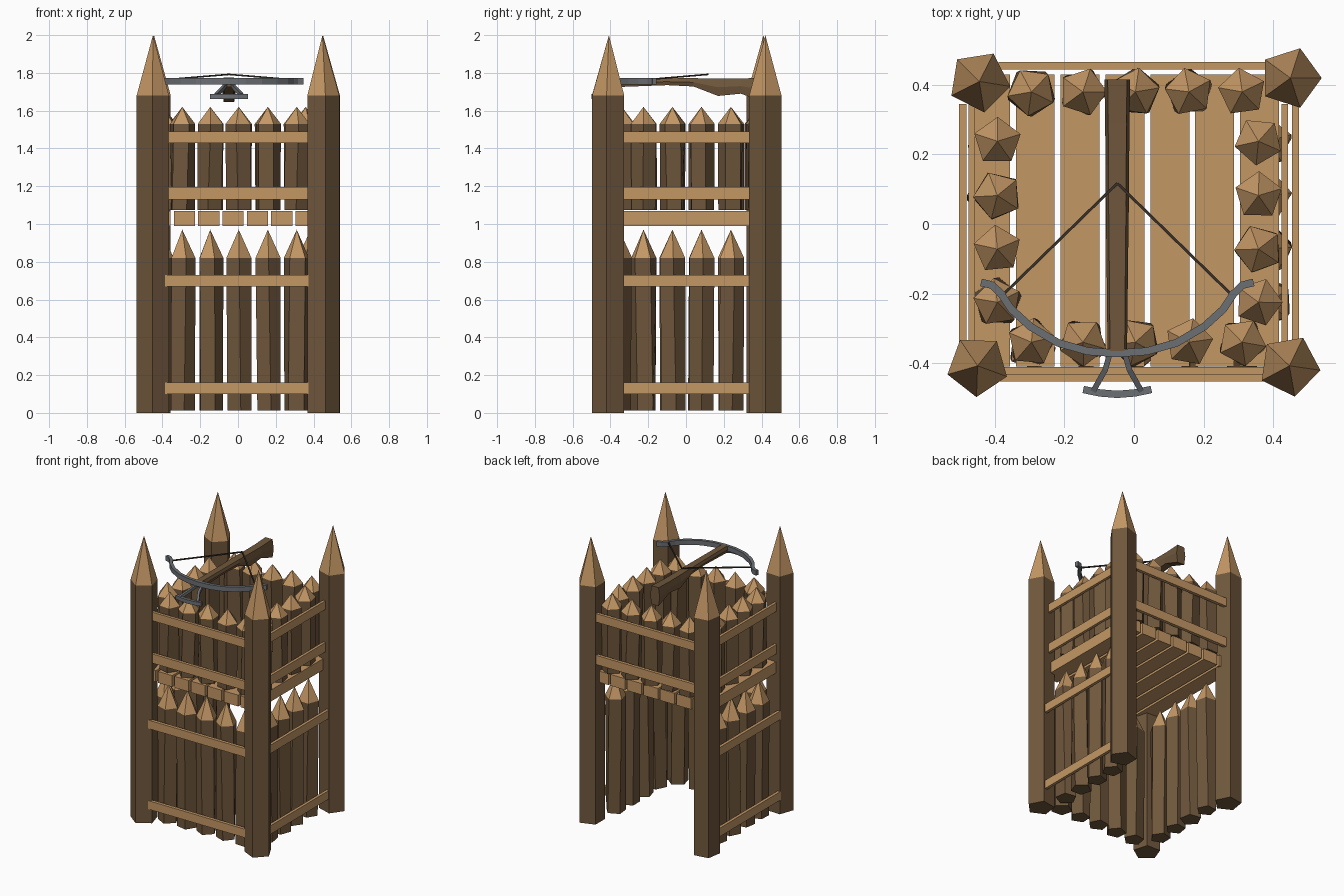
import bpy, bmesh, random
from math import cos, sin, pi, radians
from mathutils import Vector

if "Cube" in bpy.data.objects:
    bpy.data.objects.remove(bpy.data.objects["Cube"])

random.seed(4)


def material(name, rgb):
    m = bpy.data.materials.new(name)
    m.diffuse_color = (*rgb, 1)
    m.use_nodes = True
    m.node_tree.nodes["Principled BSDF"].inputs["Base Color"].default_value = m.diffuse_color
    return m


BARK = material("dark_bark", (0.16, 0.095, 0.045))
WOOD = material("cut_wood", (0.55, 0.31, 0.13))
IRON = material("iron", (0.15, 0.16, 0.175))
CORD = material("cord", (0.04, 0.03, 0.022))


def finish(name, bm, *mats):
    bmesh.ops.recalc_face_normals(bm, faces=bm.faces[:])
    me = bpy.data.meshes.new(name)
    bm.to_mesh(me)
    bm.free()
    for m in mats:
        me.materials.append(m)
    ob = bpy.data.objects.new(name, me)
    bpy.context.collection.objects.link(ob)
    return ob


def loft(name, rings, *mats, tip=None):
    """Skin a list of equal rings; close with a cap or a pale pointed tip."""
    bm = bmesh.new()
    vs = [[bm.verts.new(p) for p in r] for r in rings]
    n = len(vs[0])
    for a, b in zip(vs, vs[1:]):
        for i in range(n):
            j = (i + 1) % n
            bm.faces.new((a[i], a[j], b[j], b[i]))
    bm.faces.new(vs[0][::-1])
    if tip:
        t = bm.verts.new(tip)
        for i in range(n):
            bm.faces.new((vs[-1][i], vs[-1][(i + 1) % n], t)).material_index = 1
    else:
        bm.faces.new(vs[-1])
    return finish(name, bm, *mats)


def stake(name, x, y, r, z0, z1, z2, start, twist=0.0, taper=1.0):
    def ring(z, rad, a0):
        return [(x + rad * cos(a0 + i * 2 * pi / 5), y + rad * sin(a0 + i * 2 * pi / 5), z)
                for i in range(5)]
    loft(name, [ring(z0, r * taper, start + twist), ring(z1, r, start)],
         BARK, WOOD, tip=(x, y, z2))


def box(name, x0, x1, y0, y1, z0, z1, mat=WOOD):
    loft(name, [[(x0, y0, z), (x1, y0, z), (x1, y1, z), (x0, y1, z)] for z in (z0, z1)], mat)


def sweep(name, pts, w, h, mat):
    """Rectangular bar along a path, w across (in plan), h in z."""
    pts = [Vector(p) for p in pts]
    rings = []
    for i, p in enumerate(pts):
        d = pts[min(i + 1, len(pts) - 1)] - pts[max(i - 1, 0)]
        s = Vector((-d.y, d.x, 0)).normalized() * w / 2
        u = Vector((0, 0, h / 2))
        rings.append([p + s + u, p - s + u, p - s - u, p + s - u])
    return loft(name, rings, mat)


# Four corner posts
for name, x, y, a in (("back_left_post", -0.445, 0.41, 63), ("back_right_post", 0.45, 0.42, 0),
                      ("front_left_post", -0.45, -0.408, -20), ("front_right_post", 0.447, -0.408, -8)):
    stake(name, x, y, 0.09, 0, 1.68, 2.0, radians(a))

# Palisade rows: upper parapet on four sides, lower wall on three
ROW_X = (-0.295, -0.147, 0.004, 0.158, 0.311)
ROW_Y = (-0.225, -0.072, 0.082, 0.238)
upper = ([("front", x, -0.34) for x in ROW_X] + [("back", x, 0.38) for x in ROW_X]
         + [("left", -0.393, y) for y in ROW_Y] + [("right", 0.358, y) for y in ROW_Y])
lower = ([("front", x, -0.355) for x in ROW_X] + [("left", -0.41, y) for y in ROW_Y]
         + [("right", 0.385, y) for y in ROW_Y])
for side, x, y in upper:
    stake(f"upper_{side}_stake", x, y, 0.07, 1.075, 1.53, 1.62,
          random.uniform(0, 2 * pi), random.uniform(-0.25, 0.25), random.uniform(0.93, 1.03))
for side, x, y in lower:
    stake(f"lower_{side}_stake", x, y, 0.07, 0.012, 0.82, 0.97,
          random.uniform(0, 2 * pi), random.uniform(-0.25, 0.25), random.uniform(0.93, 1.03))

# Horizontal rails nailed outside the palisades
for z0, z1 in ((1.13, 1.195), (1.43, 1.49)):
    box("upper_front_rail", -0.385, 0.39, -0.433, -0.412, z0, z1)
    box("upper_back_rail", -0.39, 0.39, 0.444, 0.466, z0, z1)
    box("upper_left_rail", -0.476, -0.457, -0.36, 0.345, z0, z1)
    box("upper_right_rail", 0.424, 0.443, -0.36, 0.345, z0, z1)
for z0, z1 in ((0.10, 0.16), (0.67, 0.73)):
    box("lower_front_rail", -0.402, 0.39, -0.453, -0.43, z0, z1)
    box("lower_left_rail", -0.503, -0.482, -0.36, 0.345, z0, z1)
    box("lower_right_rail", 0.455, 0.475, -0.36, 0.345, z0, z1)

# Platform planks
for i in range(7):
    cx = -0.413 + i * 0.129
    box("floor_plank", cx - 0.056, cx + 0.056, -0.41, 0.43, 0.99, 1.07)

# Crossbow stock: (y, half width, top z, bottom z)
CX = -0.048
STOCK = ((-0.365, 0.028, 1.772, 1.725), (-0.10, 0.031, 1.772, 1.735), (0.04, 0.033, 1.772, 1.728),
         (0.17, 0.034, 1.77, 1.678), (0.29, 0.035, 1.77, 1.69), (0.415, 0.037, 1.775, 1.645))
loft("crossbow_stock",
     [[(CX - w * 0.75, y, t), (CX + w * 0.75, y, t), (CX + w, y, (t + b) / 2),
       (CX + w * 0.75, y, b), (CX - w * 0.75, y, b), (CX - w, y, (t + b) / 2)]
      for y, w, t, b in STOCK], BARK)

# Recurved iron bow
HALF = ((0.392, -0.168), (0.36, -0.176), (0.335, -0.2), (0.305, -0.245), (0.25, -0.295),
        (0.17, -0.342), (0.085, -0.366))
bow = [(CX - x, y, 1.755) for x, y in HALF] + [(CX, -0.372, 1.755)]
bow += [(CX + x, y, 1.755) for x, y in reversed(HALF)]
sweep("crossbow_bow", bow, 0.022, 0.034, IRON)

# Drawn bowstring
for s in (-1, 1):
    sweep("bowstring", [(CX + s * 0.325, -0.2, 1.765), (CX, 0.117, 1.792)], 0.008, 0.008, CORD)

# Foot stirrup: two splayed legs and a curved bar
for s in (-1, 1):
    sweep("stirrup_leg", [(CX + s * 0.018, -0.36, 1.735), (CX + s * 0.035, -0.42, 1.715),
                          (CX + s * 0.07, -0.482, 1.68)], 0.016, 0.022, IRON)
sweep("stirrup_bar", [(CX + x, y, 1.676) for x, y in
                      ((-0.098, -0.476), (-0.05, -0.486), (0, -0.49), (0.05, -0.486), (0.098, -0.476))],
      0.021, 0.026, IRON)
